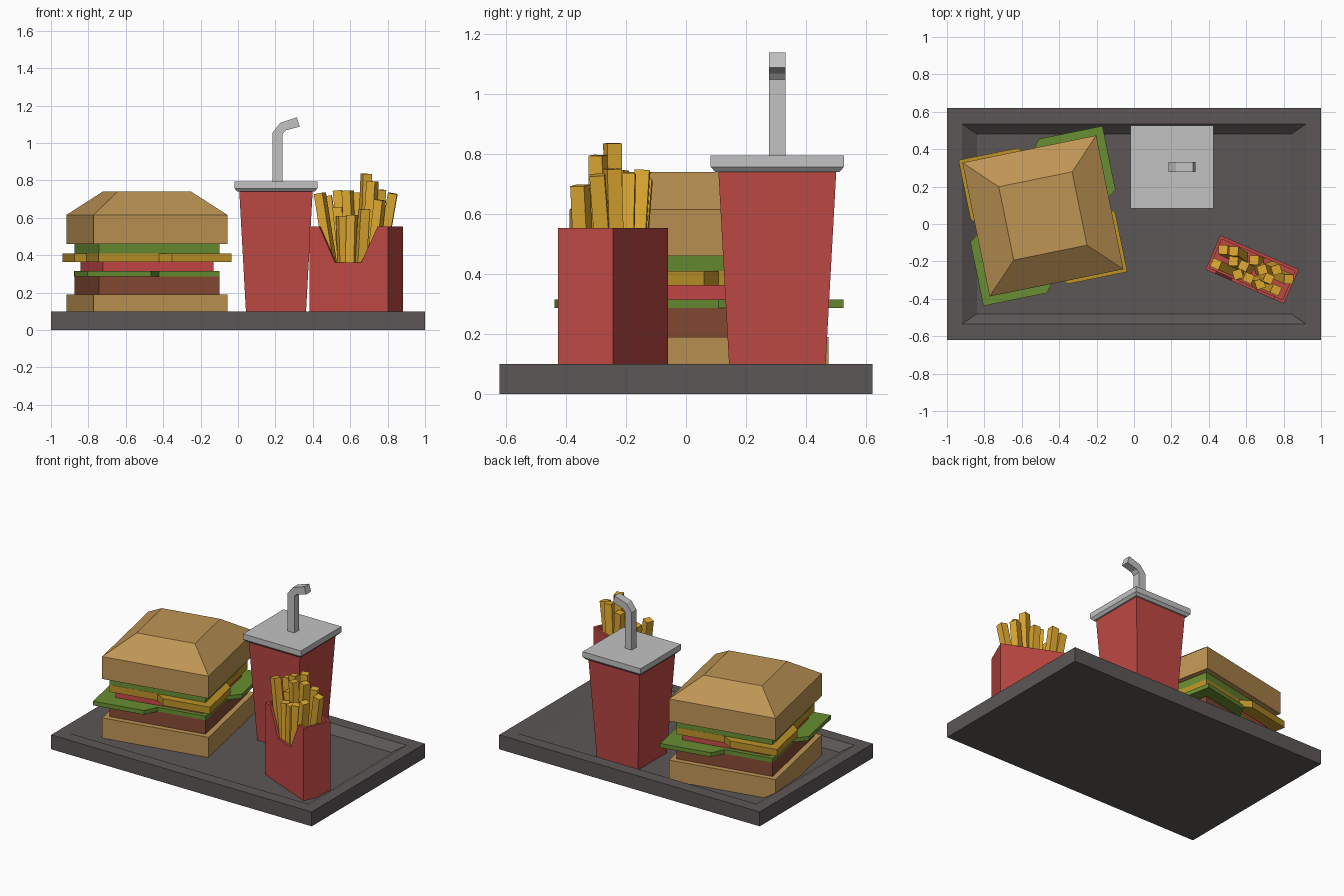
import bpy, bmesh, math
from mathutils import Matrix, Vector

if "Cube" in bpy.data.objects:
    bpy.data.objects.remove(bpy.data.objects["Cube"])


def material(name, rgb):
    m = bpy.data.materials.new(name)
    m.diffuse_color = (*rgb, 1)
    m.use_nodes = True
    m.node_tree.nodes["Principled BSDF"].inputs["Base Color"].default_value = m.diffuse_color
    return m


TRAY = material("charcoal", (.105, .095, .092))
BUN = material("toasted tan", (.52, .30, .09))
MEAT = material("meat brown", (.24, .07, .033))
GREEN = material("leaf green", (.14, .27, .032))
TOMATO = material("tomato red", (.58, .068, .066))
CHEESE = material("cheese yellow", (.50, .29, .02))
FRY = material("fried gold", (.74, .40, .03))
CARD = material("card red", (.52, .066, .058))
PLASTIC = material("plastic grey", (.54, .54, .54))


def loft(bm, rings):
    """Skin a list of equal-length point rings and cap both ends."""
    loops = [[bm.verts.new(p) for p in r] for r in rings]
    n = len(loops[0])
    for a, b in zip(loops, loops[1:]):
        for i in range(n):
            j = (i + 1) % n
            bm.faces.new((a[i], a[j], b[j], b[i]))
    bm.faces.new(loops[0][::-1])
    bm.faces.new(loops[-1])


def finish(name, bm, mat, loc=(0, 0, 0), angle=0):
    bmesh.ops.recalc_face_normals(bm, faces=bm.faces)
    me = bpy.data.meshes.new(name)
    bm.to_mesh(me)
    bm.free()
    me.materials.append(mat)
    ob = bpy.data.objects.new(name, me)
    ob.location = loc
    ob.rotation_euler.z = math.radians(angle)
    bpy.context.collection.objects.link(ob)
    return ob


def rect(hx, hy, z):
    return [(-hx, -hy, z), (hx, -hy, z), (hx, hy, z), (-hx, hy, z)]


def stack(name, sections, mat, loc, angle=0):
    """Rectangular body through (half x, half y, z) sections."""
    bm = bmesh.new()
    loft(bm, [rect(*s) for s in sections])
    return finish(name, bm, mat, loc, angle)


def flat(poly, z0, z1):
    return [[(x, y, z) for x, y in poly] for z in (z0, z1)]


def upright(profile, y0, y1):
    return [[(x, y, z) for x, z in profile] for y in (y0, y1)]


# Tray with a sunken floor
stack("tray", [(1, .62, 0), (1, .62, .1), (.92, .535, .1), (.84, .48, .05)], TRAY, (0, 0, 0))

# Burger
B, TURN = (-.487, .043, 0), 11.5
for name, h, z0, z1, mat in (("bottom_bun", .365, .05, .19, BUN),
                             ("patty", .329, .19, .29, MEAT),
                             ("tomato", .302, .315, .362, TOMATO),
                             ("top_lettuce", .329, .41, .46, GREEN)):
    stack(name, [(h, h, z0), (h, h, z1)], mat, B, TURN)
stack("top_bun", [(.365, .365, .46), (.365, .365, .615), (.2, .2, .74)], BUN, B, TURN)


def leaf(name, reach, z0, z1, mat, flip=1):
    """Square sheet with lobes at two opposite corners."""
    r, c = reach, .33
    half = [(r, .06), (r, r), (.06, r), (0, c), (-c, c), (-c, 0)]
    poly = [(x * flip, y) for x, y in half + [(-x, -y) for x, y in half]]
    bm = bmesh.new()
    loft(bm, flat(poly, z0, z1))
    finish(name, bm, mat, B, TURN)


leaf("lettuce", .408, .287, .316, GREEN)
leaf("cheese", .383, .362, .41, CHEESE, -1)

# Drink
C = (.203, .304, 0)
stack("cup", [(.158, .158, .05), (.196, .196, .74)], CARD, C)
stack("cup_lid", [(.207, .207, .74), (.222, .222, .757), (.222, .222, .795)], PLASTIC, C)
bm = bmesh.new()
loft(bm, upright([(-.018, .78), (.035, .78), (.035, 1.047), (.052, 1.067), (.127, 1.087),
                  (.112, 1.137), (.022, 1.107), (-.018, 1.055)], -.027, .027))
finish("straw", bm, PLASTIC, C)

# Fries carton: notched front, three plain sides and a floor
F, FTURN = (.632, -.243, 0), -23.5
W, D, T = .229, .1, .016
bm = bmesh.new()
loft(bm, upright([(-W, .05), (W, .05), (W, .553), (.168, .553), (.072, .36),
                  (-.08, .36), (-.172, .553), (-W, .553)], -D, -D + T))
loft(bm, flat([(-W, -D + T), (-W, D), (W, D), (W, -D + T), (W - T, -D + T),
               (W - T, D - T), (-W + T, D - T), (-W + T, -D + T)], .05, .553))
loft(bm, [rect(W - T, D - T, .05), rect(W - T, D - T, .07)])
finish("fries_carton", bm, CARD, F, FTURN)

# Fries: foot (u, v), tip (u, v, z) in carton space
fries = [(-.10, -.05, -.19, -.05, .735), (-.07, .04, -.13, .05, .75),
         (-.05, -.05, -.06, -.055, .615), (-.02, 0, -.05, 0, .75),
         (.02, .05, -.01, .05, .74), (.03, .02, .05, .02, .84),
         (.06, -.02, .10, -.01, .80), (.10, .03, .20, .03, .735),
         (.04, -.05, .07, -.055, .65), (.10, -.05, .16, -.05, .70),
         (-.10, .03, -.185, .035, .72), (.08, .05, .12, .05, .755),
         (-.01, -.05, 0, -.05, .62), (-.06, 0, -.11, 0, .66)]
bm = bmesh.new()
for i, (u0, v0, u1, v1, z1) in enumerate(fries):
    foot, tip = Vector((u0, v0, .2)), Vector((u1, v1, z1 - .005))
    axis = tip - foot
    q = Vector((0, 0, 1)).rotation_difference(axis)
    m = Matrix.Translation(foot) @ q.to_matrix().to_4x4() @ Matrix.Rotation(.35 * (i % 3), 4, 'Z')
    loft(bm, [[m @ Vector(p) for p in rect(.025, .025, z)] for z in (0, axis.length)])
finish("fries", bm, FRY, F, FTURN)
